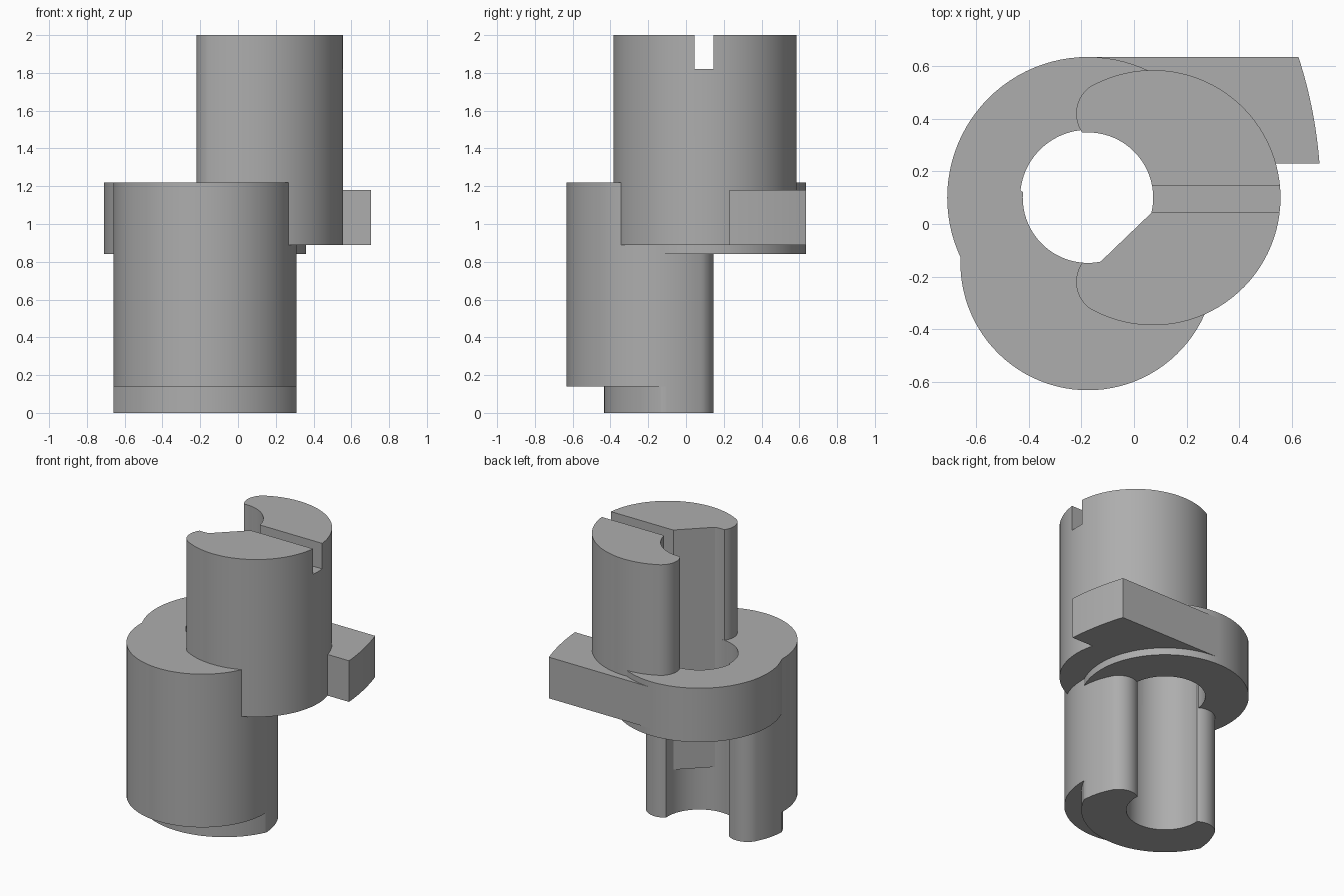
import bpy, bmesh
from math import sin, cos, atan2, degrees, radians, hypot, sqrt

cube = bpy.data.objects.get("Cube")
if cube:
    bpy.data.objects.remove(cube, do_unlink=True)

# Single plain grey material
grey = bpy.data.materials.new("plain_grey")
grey.use_nodes = True
colour = (0.42, 0.42, 0.42, 1)
grey.diffuse_color = colour
grey.node_tree.nodes["Principled BSDF"].inputs["Base Color"].default_value = colour

AXIS = (-0.175, 0.1)      # shared bore axis
HOLE, BODY, DISC, LOBE = 0.248, 0.485, 0.535, 0.125


def arc(centre, r, start, end, n):
    """Points along an arc, angles in degrees."""
    angles = [radians(start + (end - start) * i / n) for i in range(n + 1)]
    return [(centre[0] + r * cos(a), centre[1] + r * sin(a)) for a in angles]


def prism(name, outline, z0, z1):
    """Extrude a closed outline from z0 to z1."""
    bm = bmesh.new()
    face = bm.faces.new([bm.verts.new((x, y, z0)) for x, y in outline])
    top = bmesh.ops.extrude_face_region(bm, geom=[face])["geom"]
    verts = [g for g in top if isinstance(g, bmesh.types.BMVert)]
    bmesh.ops.translate(bm, verts=verts, vec=(0, 0, z1 - z0))
    bmesh.ops.recalc_face_normals(bm, faces=bm.faces)
    mesh = bpy.data.meshes.new(name)
    bm.to_mesh(mesh)
    bm.free()
    mesh.materials.append(grey)
    obj = bpy.data.objects.new(name, mesh)
    bpy.context.collection.objects.link(obj)
    return obj


def select(obj):
    bpy.ops.object.select_all(action='DESELECT')
    obj.select_set(True)
    bpy.context.view_layer.objects.active = obj


def cut(obj, tool, operation):
    """Apply a boolean and discard the tool."""
    mod = obj.modifiers.new("cut", 'BOOLEAN')
    mod.operation, mod.solver, mod.object = operation, 'EXACT', tool
    select(obj)
    bpy.ops.object.modifier_apply(modifier=mod.name)
    bpy.data.objects.remove(tool, do_unlink=True)


def crescent(centre, turn):
    """Horseshoe outline opening to -x, then turned by quarter turns."""
    bore = (-0.247, 0)
    lobe = (-0.167, 0.32)
    # Where the lobe meets the bore
    dx, dy = lobe[0] - bore[0], lobe[1] - bore[1]
    d = hypot(dx, dy)
    a = (d * d + HOLE ** 2 - LOBE ** 2) / (2 * d)
    h = sqrt(HOLE ** 2 - a * a)
    meet = (bore[0] + (a * dx - h * dy) / d, bore[1] + (a * dy + h * dx) / d)
    tangent = degrees(atan2(lobe[1], lobe[0]))
    lobe_end = degrees(atan2(meet[1] - lobe[1], meet[0] - lobe[0])) % 360
    bore_end = degrees(atan2(meet[1] - bore[1], meet[0] - bore[0]))
    pts = arc((0, 0), BODY, -tangent, tangent, 64)
    pts += arc(lobe, LOBE, tangent, lobe_end, 14)[1:]
    pts += arc(bore, HOLE, bore_end, -bore_end, 40)[1:]
    pts += arc((lobe[0], -lobe[1]), LOBE, -lobe_end, -tangent, 14)[1:-1]
    c, s = cos(radians(turn)), sin(radians(turn))
    return [(centre[0] + c * x - s * y, centre[1] + s * x + c * y) for x, y in pts]


def circle(r):
    return arc(AXIS, r, 0, 360, 96)[:-1]


# Upper horseshoe with a slot across its top
upper = prism("upper_horseshoe", crescent((0.072, 0.1), 0), 0.89, 2)
slot = prism("slot_cutter", [(-0.1, 0.045), (0.7, 0.045), (0.7, 0.145), (-0.1, 0.145)], 1.82, 2.1)
cut(upper, slot, 'DIFFERENCE')

# Lower horseshoe and its trimmed foot
lower_outline = crescent((-0.175, -0.147), -90)
lower = prism("lower_horseshoe", lower_outline, 0.14, 1.22)
foot = prism("lower_foot", lower_outline, 0, 0.14)
cut(foot, prism("foot_trim", circle(DISC), -0.1, 0.3), 'INTERSECT')

# Middle disc with the through bore
disc = prism("middle_disc", circle(DISC), 0.84, 1.22)
cut(disc, prism("bore_cutter", circle(0.258), 0.7, 1.4), 'DIFFERENCE')

# Side arm with a curved end
arm_outline = arc((-1.02, 0.1), 1.73, 4.3, 18, 12)
arm_outline += [(-0.175, 0.635), (-0.175, 0.43), (0.12, 0.23)]
arm = prism("side_arm", arm_outline, 0.89, 1.18)

# Flat key filling one corner of the bore
key_outline = arc(AXIS, 0.25, -12.7, -79.6, 1) + arc(AXIS, 0.265, -78, -14, 10)
key = prism("bore_flat", key_outline, 0.31, 2)

for part in (upper, lower, foot, disc, arm, key):
    select(part)
    bpy.ops.object.shade_smooth_by_angle(angle=radians(30))
